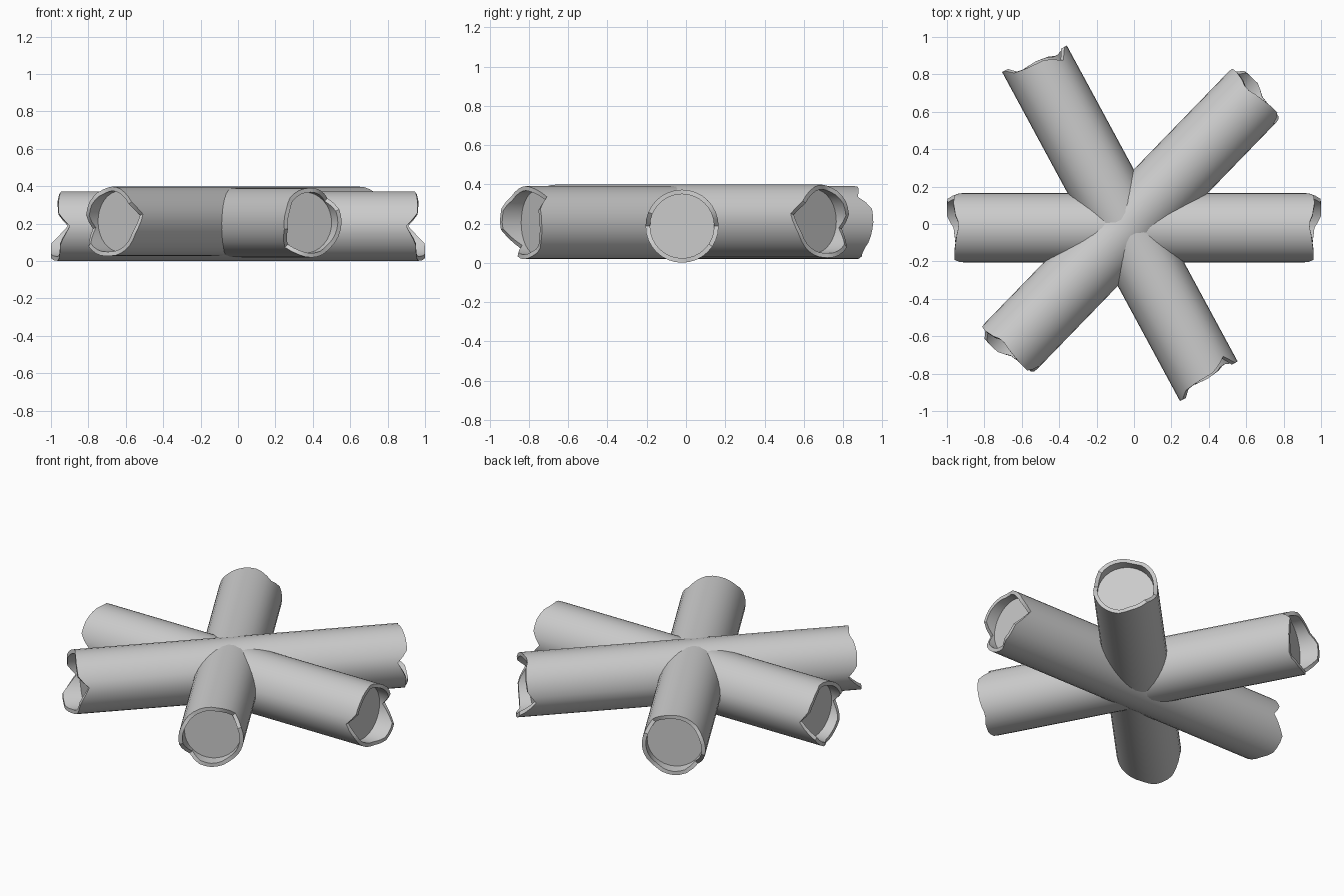
import bpy, bmesh, math
from mathutils import Matrix

if "Cube" in bpy.data.objects:
    bpy.data.objects.remove(bpy.data.objects["Cube"])

SIDES = 32
R_OUT, R_IN = 0.186, 0.163
CORE = 0.89                      # where the recessed wood core ends

# broken bark edge: (angle in degrees, distance from the log's middle)
BARK = [(0, 0.91), (20, 0.96), (45, 0.965), (68, 0.955), (84, 0.935), (105, 0.95),
        (135, 0.96), (160, 0.96), (180, 0.90), (210, 0.95), (245, 0.955),
        (270, 0.965), (290, 1.0), (325, 1.0), (360, 0.91)]


def bark_edge(deg):
    deg %= 360
    for (a0, d0), (a1, d1) in zip(BARK, BARK[1:]):
        if a0 <= deg <= a1:
            return d0 + (d1 - d0) * (deg - a0) / (a1 - a0)


def make_log(name, heading, centre, roll=0):
    bm = bmesh.new()
    angles = [360 * i / SIDES for i in range(SIDES)]

    def ring(radius, dist):
        return [bm.verts.new((dist(a), radius * math.cos(math.radians(a)),
                              radius * math.sin(math.radians(a)))) for a in angles]

    def bridge(r0, r1):
        for i in range(SIDES):
            j = (i + 1) % SIDES
            bm.faces.new((r0[i], r0[j], r1[j], r1[i]))

    # one continuous skin: core, inner bark, rim, outer bark, and back in again
    rings = []
    for s, radii in ((-1, (R_IN, R_IN, R_OUT)), (1, (R_OUT, R_IN, R_IN))):
        for k, r in enumerate(radii):
            at_core = k == (0 if s < 0 else 2)
            rings.append(ring(r, (lambda a, s=s: s * CORE) if at_core
                              else (lambda a, s=s: s * bark_edge(a))))
    for r0, r1 in zip(rings, rings[1:]):
        bridge(r0, r1)
    bm.faces.new(rings[0])
    bm.faces.new(rings[-1])
    bmesh.ops.recalc_face_normals(bm, faces=bm.faces)

    mesh = bpy.data.meshes.new(name)
    bm.to_mesh(mesh)
    bm.free()
    log = bpy.data.objects.new(name, mesh)
    bpy.context.collection.objects.link(log)
    log.matrix_world = (Matrix.Translation(centre)
                        @ Matrix.Rotation(math.radians(heading), 4, 'Z')
                        @ Matrix.Rotation(math.radians(roll), 4, 'X'))
    bpy.ops.object.select_all(action='DESELECT')
    log.select_set(True)
    bpy.context.view_layer.objects.active = log
    bpy.ops.object.shade_smooth_by_angle(angle=math.radians(30))


# three crossed logs
make_log("lower_log", 0, (0, -0.02, 0.187))
make_log("upper_log", 45.9, (-0.012, 0.013, 0.212), roll=-12)
make_log("middle_log", -61.6, (-0.066, 0.021, 0.205), roll=-135)
